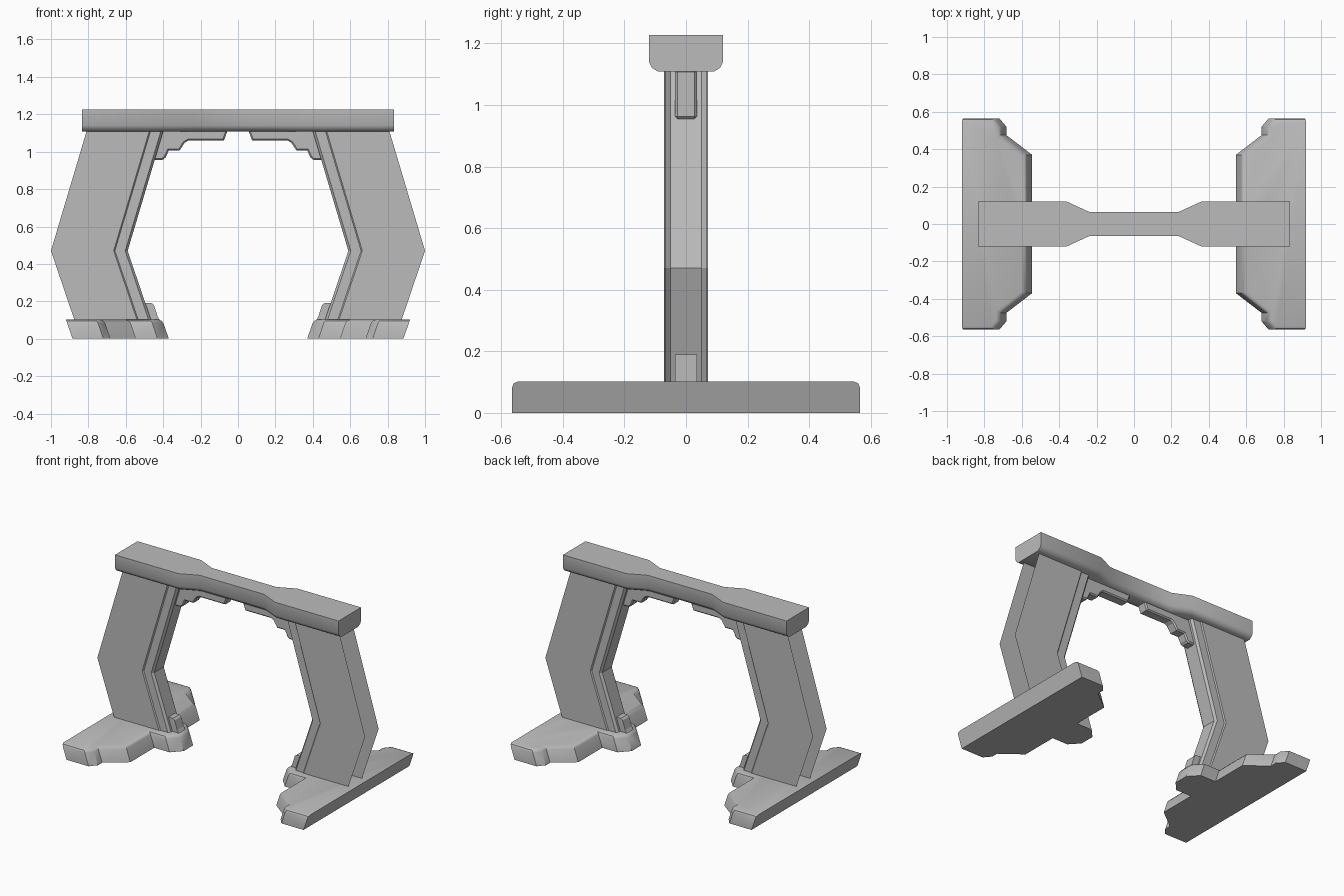
import bpy, bmesh
from mathutils import Vector

if "Cube" in bpy.data.objects:
    bpy.data.objects.remove(bpy.data.objects["Cube"])

grey = bpy.data.materials.new("dark_grey")
grey.diffuse_color = (.5, .5, .5, 1)
grey.use_nodes = True
grey.node_tree.nodes["Principled BSDF"].inputs["Base Color"].default_value = grey.diffuse_color


def loft(name, rings, mirror=True, shell=False, bevel=0):
    """Skin a stack of matching rings; a shell stays open at its ends and last side."""
    bm = bmesh.new()
    vs = [[bm.verts.new(p) for p in r] for r in rings]
    n = len(rings[0])
    for a, b in zip(vs, vs[1:]):
        for i in range(n - shell):
            j = (i + 1) % n
            bm.faces.new((a[i], a[j], b[j], b[i]))
    if not shell:
        bm.faces.new(vs[0][::-1])
        bm.faces.new(vs[-1])
        bmesh.ops.recalc_face_normals(bm, faces=bm.faces)
    me = bpy.data.meshes.new(name)
    bm.to_mesh(me)
    bm.free()
    me.materials.append(grey)
    ob = bpy.data.objects.new(name, me)
    bpy.context.collection.objects.link(ob)
    if bevel:
        b = ob.modifiers.new("bevel", 'BEVEL')
        b.width = bevel
        b.limit_method = 'ANGLE'
        b.angle_limit = 1.48
    if mirror:
        m = ob.modifiers.new("mirror", 'MIRROR')
        m.use_axis[0] = True
        m.use_mirror_merge = False
    return ob


def inset(pts, d, keep_x):
    """Offset a counter-clockwise outline inward; points at |x| = keep_x keep their x."""
    out = []
    for i, p in enumerate(pts):
        p = Vector(p)
        a = (p - Vector(pts[i - 1])).normalized()
        b = (Vector(pts[(i + 1) % len(pts)]) - p).normalized()
        na, nb = Vector((-a.y, a.x)), Vector((-b.y, b.x))
        q = p + (na + nb) * (d / (1 + na.dot(nb)))
        if abs(abs(p.x) - keep_x) < 1e-6:
            q.x = p.x
        out.append((q.x, q.y))
    return out


def sym_y(half):
    """Complete an outline given for y < 0."""
    return half + [(x, -y) for x, y in reversed(half)]


def smooth(ob):
    bpy.ops.object.select_all(action='DESELECT')
    ob.select_set(True)
    bpy.context.view_layer.objects.active = ob
    bpy.ops.object.shade_smooth_by_angle(angle=.63)


# Foot plates: leaning sides, rounded top edge, inner nub
foot = sym_y([(-.885, -.565), (-.72, -.565), (-.682, -.52), (-.682, -.475),
              (-.545, -.37), (-.545, -.115), (-.43, -.115), (-.37, -.05)])
smooth(loft("foot_plate", [[(x - .34 * z, y, z) for x, y in inset(foot, d, .885)]
                           for d, z in ((0, 0), (0, .083), (.006, .096), (.02, .102))]))

# Bent pillars: shells open on the outer side, with a thinner inner trim
section = sym_y([(-1, -.072), (-.665, -.072), (-.658, -.065),
                 (-.603, -.065), (-.59, -.05)])
loft("pillar", [[(x + dx, y, z) for x, y in section]
                for dx, z in ((.127, .095), (0, .47), (.192, 1.115))], shell=True)

# Top beam: waisted in the middle, rounded underneath
lower = [(-.835, -.12), (-.36, -.12), (-.24, -.065),
         (.24, -.065), (.36, -.12), (.835, -.12)]
beam = lower + [(x, -y) for x, y in reversed(lower)]
smooth(loft("top_beam", [[(x, y, z) for x, y in inset(beam, d, .835)]
                         for d, z in ((.03, 1.108), (.01, 1.12), (0, 1.14), (0, 1.227))],
            mirror=False))


# Stepped corner brackets and small foot brackets
def bracket(name, profile, bevel=0, w=.035):
    loft(name, [[(x, y, z) for x, z in profile] for y in (-w, w)], bevel=bevel)


bracket("corner_bracket", [
    (-.055, 1.115), (-.075, 1.06), (-.265, 1.06), (-.285, 1.048),
    (-.312, 1.007), (-.37, 1.007), (-.388, .968), (-.405, .955),
    (-.455, .955), (-.455, 1.115)], .008)
bracket("foot_bracket", [
    (-.51, .19), (-.462, .19), (-.449, .18), (-.43, .12), (-.415, .095), (-.51, .095)])
